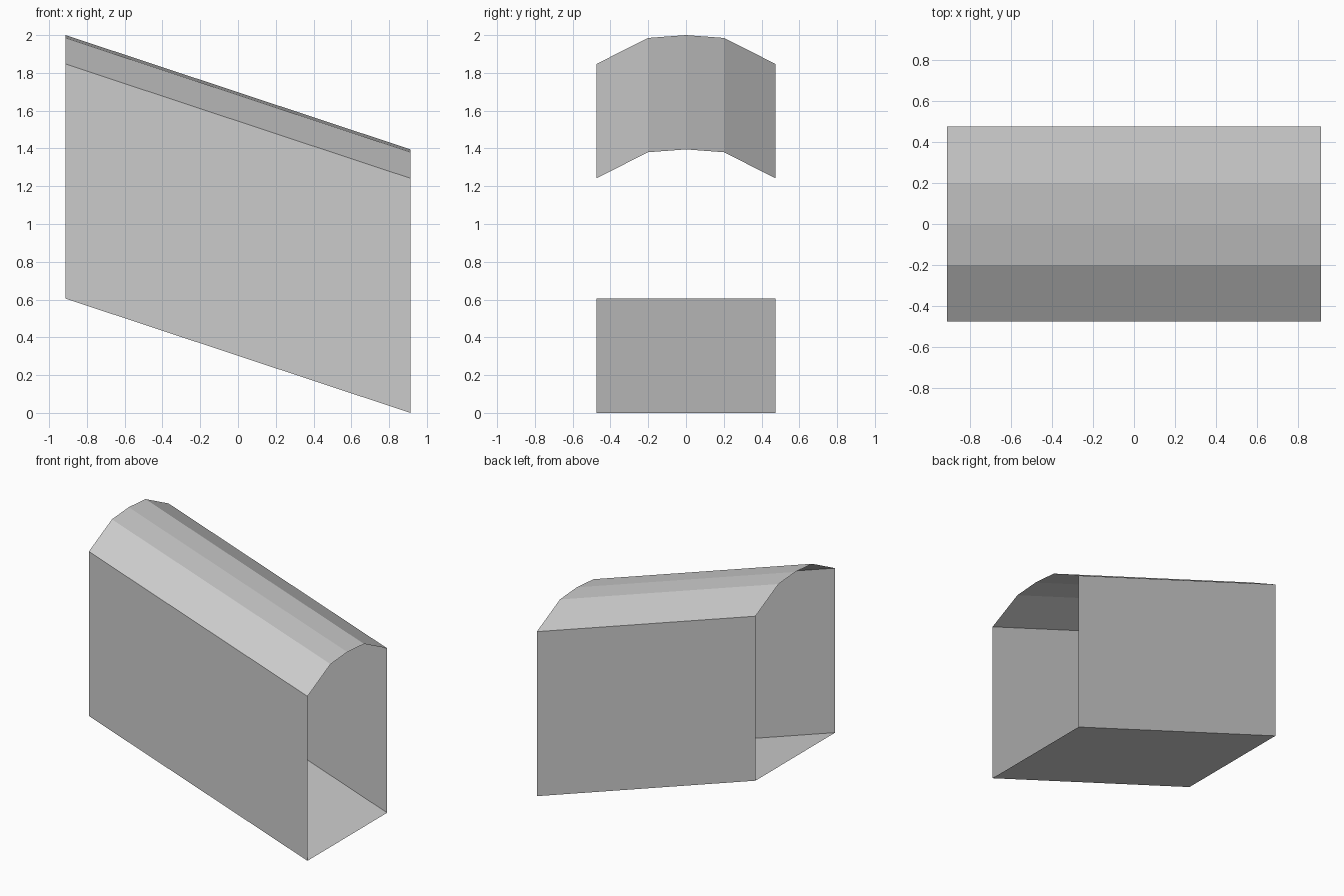
import bpy
import bmesh

old = bpy.data.objects.get("Cube")
if old:
    bpy.data.objects.remove(old, do_unlink=True)

HALF_LENGTH, HALF_WIDTH = 0.913, 0.475
RISE = 0.605          # how far the right end sits above the left end
EAVE, SHOULDER, RIDGE = 1.242, 1.38, 1.395

grey = bpy.data.materials.new("plain grey")
grey.use_nodes = True
colour = (0.6, 0.6, 0.6, 1)
grey.diffuse_color = colour
grey.node_tree.nodes["Principled BSDF"].inputs["Base Color"].default_value = colour


def sloped_sheet(name, profile):
    """Sweep an open (y, z) profile along x, down the slope."""
    bm = bmesh.new()
    high = [bm.verts.new((-HALF_LENGTH, y, z + RISE)) for y, z in profile]
    low = [bm.verts.new((HALF_LENGTH, y, z)) for y, z in profile]
    for i in range(len(profile) - 1):
        bm.faces.new((high[i], low[i], low[i + 1], high[i + 1]))
    mesh = bpy.data.meshes.new(name)
    bm.to_mesh(mesh)
    bm.free()
    mesh.materials.append(grey)
    obj = bpy.data.objects.new(name, mesh)
    bpy.context.collection.objects.link(obj)
    return obj


# Floor and side walls, wound so that faces point outwards
sloped_sheet("floor", [(HALF_WIDTH, 0), (-HALF_WIDTH, 0)])
sloped_sheet("front_wall", [(-HALF_WIDTH, 0), (-HALF_WIDTH, EAVE)])
sloped_sheet("back_wall", [(HALF_WIDTH, EAVE), (HALF_WIDTH, 0)])

# Faceted barrel roof
sloped_sheet("roof", [(-HALF_WIDTH, EAVE), (-0.2, SHOULDER), (0, RIDGE),
                      (0.2, SHOULDER), (HALF_WIDTH, EAVE)])
